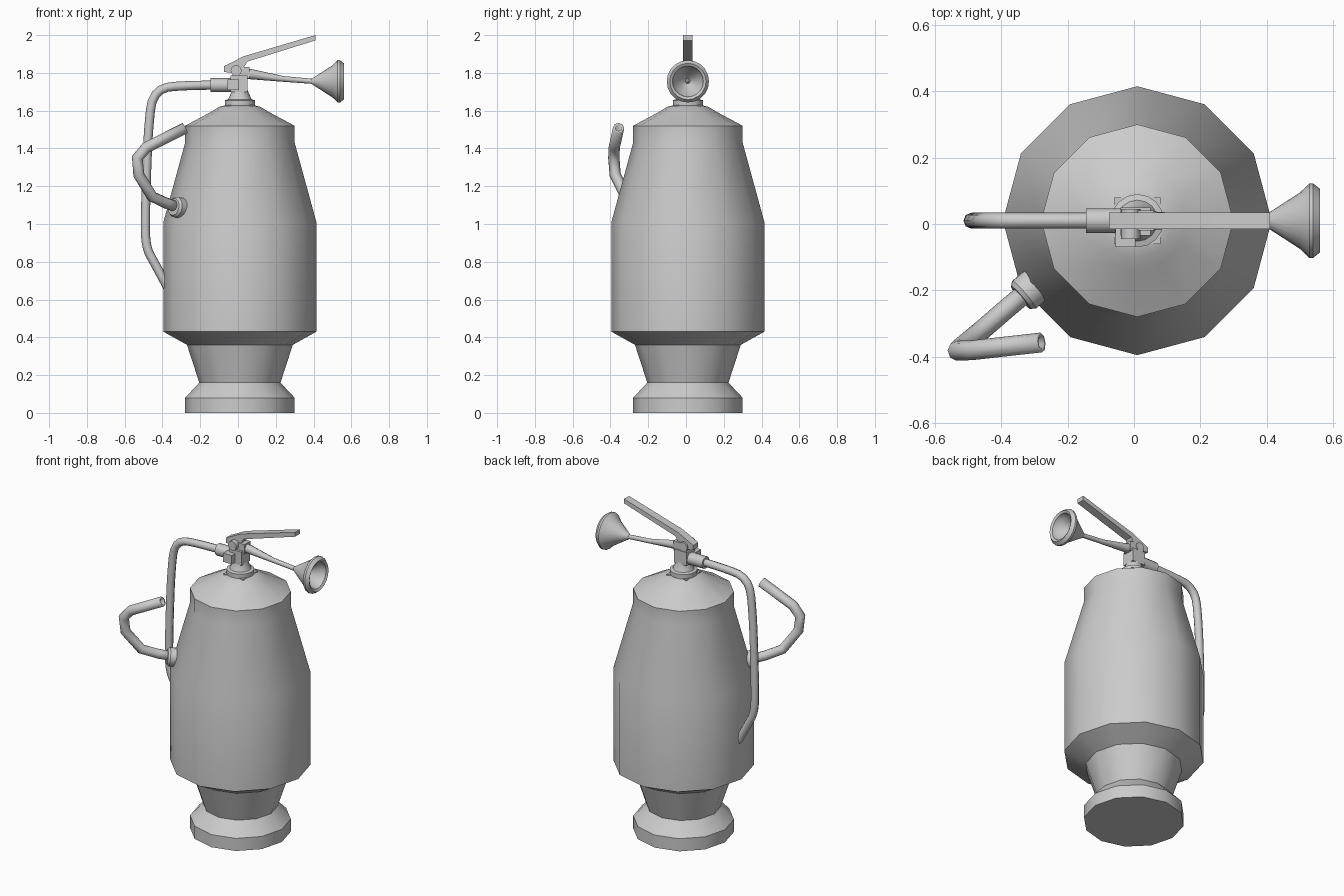
import bpy, bmesh, math
from mathutils import Vector

if "Cube" in bpy.data.objects:
    bpy.data.objects.remove(bpy.data.objects["Cube"])

C = Vector((0.01, 0.01, 0))  # axis of the body


def finish(name, bm, angle=35):
    bmesh.ops.recalc_face_normals(bm, faces=bm.faces)
    me = bpy.data.meshes.new(name)
    bm.to_mesh(me)
    bm.free()
    ob = bpy.data.objects.new(name, me)
    bpy.context.collection.objects.link(ob)
    select(ob)
    bpy.ops.object.shade_smooth_by_angle(angle=math.radians(angle))
    return ob


def select(ob):
    bpy.ops.object.select_all(action='DESELECT')
    ob.select_set(True)
    bpy.context.view_layer.objects.active = ob


def lathe(name, profile, origin, axis=(0, 0, 1), sides=12, angle=35):
    """Revolve (radius, height) points around an axis; ends are capped."""
    bm = bmesh.new()
    rot = Vector((0, 0, 1)).rotation_difference(Vector(axis))
    rings = []
    for r, h in profile:
        ring = []
        for i in range(sides):
            a = 2 * math.pi * i / sides
            p = Vector((r * math.cos(a), r * math.sin(a), h))
            ring.append(bm.verts.new(Vector(origin) + rot @ p))
        rings.append(ring)
    for a, b in zip(rings, rings[1:]):
        for i in range(sides):
            j = (i + 1) % sides
            bm.faces.new((a[i], a[j], b[j], b[i]))
    bm.faces.new(rings[0])
    bm.faces.new(rings[-1])
    return finish(name, bm, angle)


def box(name, lo, hi):
    bm = bmesh.new()
    bmesh.ops.create_cube(bm, size=1)
    lo, hi = Vector(lo), Vector(hi)
    for v in bm.verts:
        v.co = (lo + hi) / 2 + v.co * (hi - lo)
    return finish(name, bm)


def tube(name, pts, radius, caps=True, smooth=False):
    """Round pipe; points are (x, y, z[, radius factor])."""
    cu = bpy.data.curves.new(name, 'CURVE')
    cu.dimensions = '3D'
    sp = cu.splines.new('NURBS' if smooth else 'POLY')
    sp.points.add(len(pts) - 1)
    for p, q in zip(sp.points, pts):
        p.co = (*q[:3], 1)
        p.radius = q[3] if len(q) > 3 else 1
    if smooth:
        sp.order_u = 3
        sp.use_endpoint_u = True
        sp.resolution_u = 4
    cu.bevel_depth = radius
    cu.bevel_resolution = 2
    cu.use_fill_caps = caps
    ob = bpy.data.objects.new(name, cu)
    bpy.context.collection.objects.link(ob)
    select(ob)
    bpy.ops.object.convert(target='MESH')
    ob = bpy.context.object
    bpy.ops.object.shade_smooth_by_angle(angle=math.radians(50))
    return ob


# Twelve-sided tank with foot and domed shoulder
lathe("tank", [(0.29, 0), (0.29, 0.08), (0.215, 0.16), (0.28, 0.36),
               (0.405, 0.43), (0.405, 1.01), (0.29, 1.43), (0.29, 1.52),
               (0.15, 1.595), (0.11, 1.62), (0.07, 1.63)], C)

# Neck collar and valve
box("collar_plate", (-0.06, -0.06, 1.60), (0.08, 0.08, 1.63))
lathe("collar", [(0.08, 1.60), (0.08, 1.655), (0.062, 1.66), (0.04, 1.71),
                 (0.04, 1.74)], C, sides=16)
box("valve_block", (-0.04, -0.035, 1.70), (0.05, 0.05, 1.785))
box("valve_head", (-0.03, -0.02, 1.77), (0.06, 0.04, 1.83))
box("valve_knob", (-0.055, -0.07, 1.71), (0.005, 0.0, 1.765))
lathe("hose_coupling", [(0.037, 0), (0.037, 0.13)], (-0.145, 0.01, 1.735),
      (1, 0, 0), 12)
lathe("lever_pivot", [(0.029, 0), (0.029, 0.09)], (-0.01, -0.045, 1.812),
      (0, 1, 0), 12)

# Squeeze lever: side outline extruded across y
bm = bmesh.new()
outline = [(-0.075, 1.805), (-0.075, 1.835), (0.03, 1.888), (0.41, 2.0),
           (0.41, 1.972), (0.05, 1.86), (0.01, 1.795)]
f = bm.faces.new([bm.verts.new((x, -0.015, z)) for x, z in outline])
ext = bmesh.ops.extrude_face_region(bm, geom=[f])
for v in ext["geom"]:
    if isinstance(v, bmesh.types.BMVert):
        v.co.y += 0.05
finish("squeeze_lever", bm)

# Discharge pipe and flared horn
tube("discharge_pipe", [(0.02, 0.01, 1.80, 1), (0.09, 0.01, 1.79, 0.85),
                        (0.24, 0.01, 1.768, 0.5), (0.40, 0.01, 1.755, 0.45)], 0.03)
lathe("horn", [(0.014, 0.39), (0.03, 0.415), (0.085, 0.50), (0.112, 0.528),
               (0.112, 0.54), (0.096, 0.56), (0.082, 0.552), (0.075, 0.52),
               (0.012, 0.455), (0.004, 0.47)],
      (0, 0.01, 1.755), (1, 0, 0), 20)

# Hose running down the side into the tank
tube("hose", [(-0.13, 0.01, 1.735), (-0.25, 0.01, 1.735), (-0.45, 0.01, 1.72),
              (-0.475, 0.01, 1.50), (-0.485, 0.01, 1.25), (-0.49, 0.01, 1.05),
              (-0.49, 0.01, 0.88), (-0.44, 0.01, 0.79), (-0.37, 0.01, 0.66)],
     0.024, smooth=True)

# Carry handle with open pipe end and its round flange
handle = tube("carry_handle", [(-0.30, -0.185, 1.085), (-0.38, -0.252, 1.11),
                               (-0.455, -0.317, 1.145), (-0.525, -0.375, 1.26),
                               (-0.533, -0.382, 1.35), (-0.485, -0.38, 1.405),
                               (-0.28, -0.357, 1.508)], 0.03, caps=False)
mod = handle.modifiers.new("wall", 'SOLIDIFY')
mod.thickness = 0.012
mod.offset = -1
lathe("handle_flange", [(0.055, 0), (0.055, 0.055), (0.045, 0.068)],
      (-0.29, -0.178, 1.083), (-0.75, -0.64, 0.12), 16)
